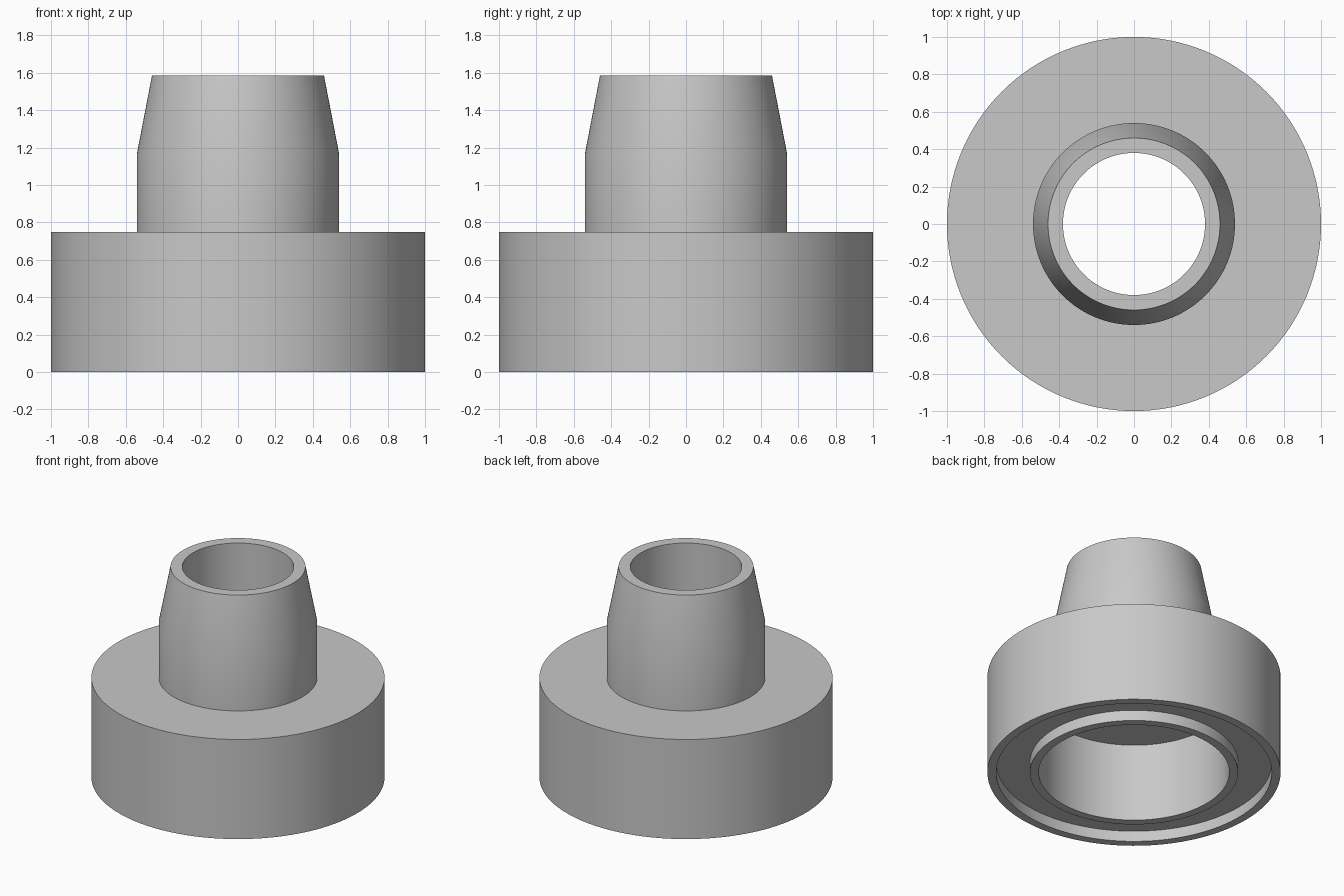
import bpy
import bmesh
from math import tau, radians
from mathutils import Vector

SEGMENTS = 128

cube = bpy.data.objects.get("Cube")
if cube:
    bpy.data.objects.remove(cube, do_unlink=True)


def make_material(name, colour):
    mat = bpy.data.materials.new(name)
    mat.use_nodes = True
    mat.diffuse_color = colour
    mat.node_tree.nodes["Principled BSDF"].inputs["Base Color"].default_value = colour
    return mat


def lathe(name, profile, mat):
    """Revolve a closed (radius, height) section about the z axis."""
    bm = bmesh.new()
    verts = [bm.verts.new((r, 0, z)) for r, z in profile]
    edges = [bm.edges.new((a, b)) for a, b in zip(verts, verts[1:] + verts[:1])]
    bmesh.ops.spin(bm, geom=verts + edges, cent=Vector(), axis=Vector((0, 0, 1)),
                   angle=tau, steps=SEGMENTS, use_merge=False)
    bmesh.ops.remove_doubles(bm, verts=bm.verts[:], dist=0.0001)
    bmesh.ops.recalc_face_normals(bm, faces=bm.faces[:])
    mesh = bpy.data.meshes.new(name)
    bm.to_mesh(mesh)
    bm.free()
    mesh.materials.append(mat)
    obj = bpy.data.objects.new(name, mesh)
    bpy.context.collection.objects.link(obj)
    bpy.ops.object.select_all(action="DESELECT")
    obj.select_set(True)
    bpy.context.view_layer.objects.active = obj
    bpy.ops.object.shade_smooth_by_angle(angle=radians(30))
    return obj


grey = make_material("plain grey", (0.58, 0.58, 0.58, 1))

# Heights and radii of the stepped body
base_top, neck_top, taper_start = 0.75, 1.585, 1.17
socket_depth, groove_depth = 0.59, 0.08
bore, socket, collar, rim = 0.38, 0.65, 0.71, 0.94

# Wide base with a tapered neck, a through bore, and a socket and groove underneath
lathe("flanged_nozzle", [
    (bore, neck_top), (0.46, neck_top),
    (0.54, taper_start), (0.54, base_top),
    (1, base_top), (1, 0),
    (rim, 0), (rim, groove_depth),
    (collar, groove_depth), (collar, 0),
    (socket, 0), (socket, socket_depth),
    (bore, socket_depth),
], grey)
